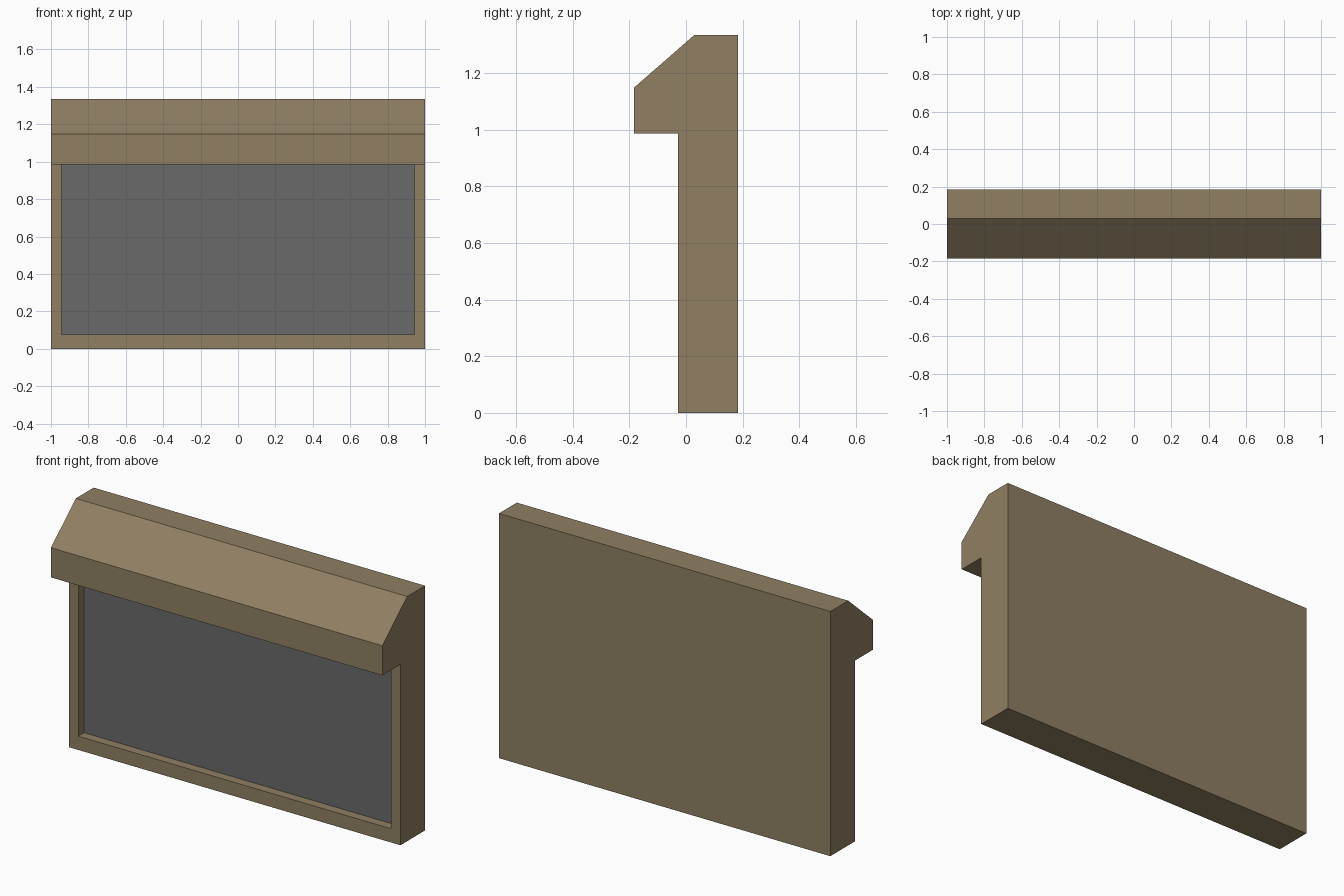
import bpy, bmesh

if "Cube" in bpy.data.objects:
    bpy.data.objects.remove(bpy.data.objects["Cube"])


def material(name, rgb):
    m = bpy.data.materials.new(name)
    m.diffuse_color = (*rgb, 1)
    m.use_nodes = True
    m.node_tree.nodes["Principled BSDF"].inputs["Base Color"].default_value = m.diffuse_color
    return m


tan = material("tan_casing", (0.276, 0.212, 0.123))
grey = material("grey_screen", (0.143, 0.143, 0.143))

FRONT, HALF, SILL, HOOD, DEPTH = -0.028, 0.944, 0.075, 0.986, 0.05

# Casing with hood: side profile (y, z) extruded along x; front left open
profile = [(FRONT, 0), (0.184, 0), (0.184, 1.335), (0.03, 1.335),
           (-0.184, 1.148), (-0.184, HOOD), (FRONT, HOOD)]
bm = bmesh.new()
left, right = [[bm.verts.new((x, y, z)) for y, z in profile] for x in (-1, 1)]
bm.faces.new(left)
bm.faces.new(right[::-1])
for i in range(len(profile) - 1):
    bm.faces.new((left[i], left[i + 1], right[i + 1], right[i]))


def opening(y):
    corners = ((-HALF, HOOD), (-HALF, SILL), (HALF, SILL), (HALF, HOOD))
    return [bm.verts.new((x, y, z)) for x, z in corners]


# Frame around the opening, recess walls and screen
outer = [left[-1], left[0], right[0], right[-1]]
rim, deep = opening(FRONT), opening(FRONT + DEPTH)
for i in range(4):
    j = (i + 1) % 4
    if i < 3:
        bm.faces.new((outer[i], outer[j], rim[j], rim[i]))
    bm.faces.new((rim[i], rim[j], deep[j], deep[i]))
bm.faces.new(deep).material_index = 1
bm.normal_update()
bmesh.ops.recalc_face_normals(bm, faces=bm.faces[:])

mesh = bpy.data.meshes.new("hooded_casing")
bm.to_mesh(mesh)
bm.free()
mesh.materials.append(tan)
mesh.materials.append(grey)
mesh.update()
bpy.context.collection.objects.link(bpy.data.objects.new("hooded_casing", mesh))
